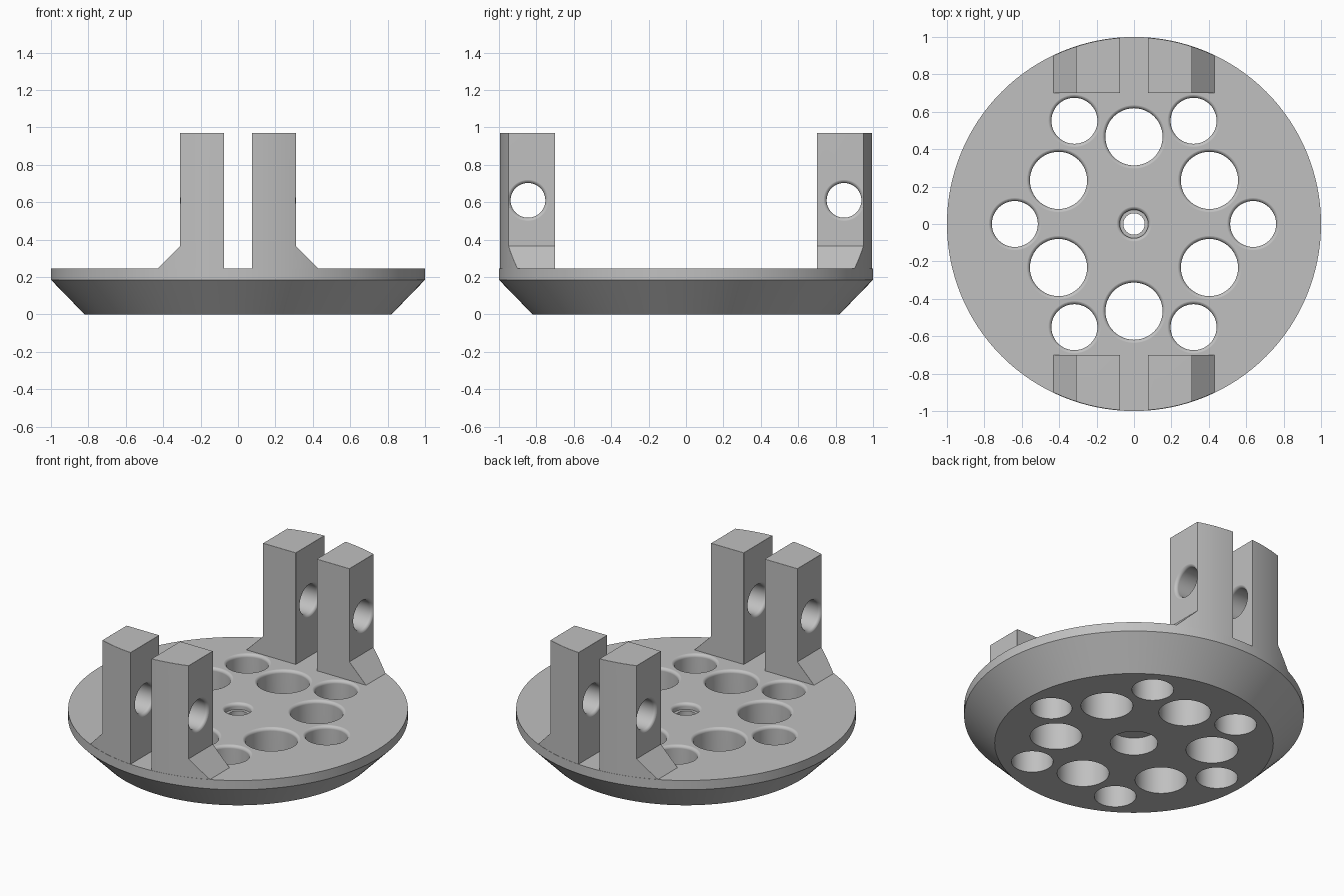
import bpy, bmesh
from math import pi, sin, cos, radians
from mathutils import Matrix, Vector

if "Cube" in bpy.data.objects:
    bpy.data.objects.remove(bpy.data.objects["Cube"], do_unlink=True)

TOP = 0.245      # upper face of the disc
FILLET = 0.02    # rounding used on all soft edges

grey = bpy.data.materials.new("plain grey")
grey.use_nodes = True
grey.diffuse_color = (0.53, 0.53, 0.53, 1)
grey.node_tree.nodes["Principled BSDF"].inputs["Base Color"].default_value = grey.diffuse_color


def lathe(bm, profile, steps, matrix=Matrix()):
    """Revolve (radius, height) points around z into a capped solid."""
    rings = []
    for r, z in profile:
        rings.append([bm.verts.new(matrix @ Vector((r * cos(2 * pi * i / steps),
                                                    r * sin(2 * pi * i / steps), z)))
                      for i in range(steps)])
    for a, b in zip(rings, rings[1:]):
        for i in range(steps):
            j = (i + 1) % steps
            bm.faces.new((a[i], a[j], b[j], b[i]))
    bm.faces.new(rings[0][::-1])
    bm.faces.new(rings[-1])


def flare(radius, z, up=1):
    """Profile points that round a hole's rim outwards at height z."""
    pts = []
    for i in range(6):
        a = i * pi / 10
        pts.append((radius + FILLET * (1 - cos(a)), z - up * FILLET * (1 - sin(a))))
    return pts + [(radius + FILLET, z + up * 0.05)]


def finish(bm, name):
    bmesh.ops.recalc_face_normals(bm, faces=bm.faces)
    mesh = bpy.data.meshes.new(name)
    bm.to_mesh(mesh)
    bm.free()
    mesh.materials.append(grey)
    obj = bpy.data.objects.new(name, mesh)
    bpy.context.collection.objects.link(obj)
    return obj


def apply(obj, kind, **settings):
    mod = obj.modifiers.new(kind.title(), kind)
    for key, value in settings.items():
        setattr(mod, key, value)
    bpy.ops.object.select_all(action="DESELECT")
    bpy.context.view_layer.objects.active = obj
    obj.select_set(True)
    bpy.ops.object.modifier_apply(modifier=mod.name)


def boolean(obj, cutter, operation):
    cutter.hide_render = True
    apply(obj, "BOOLEAN", object=cutter, operation=operation, solver="EXACT")
    bpy.data.objects.remove(cutter, do_unlink=True)


def smooth(obj):
    bpy.ops.object.select_all(action="DESELECT")
    bpy.context.view_layer.objects.active = obj
    obj.select_set(True)
    bpy.ops.object.shade_smooth_by_angle(angle=radians(30))
    apply(obj, "WEIGHTED_NORMAL", keep_sharp=True)


# Disc with tapered underside
bm = bmesh.new()
lathe(bm, [(0.82, 0), (1, 0.185), (1, TOP)], 128)
disc = finish(bm, "base_disc")

# Two rings of six holes, and the stepped centre hole
bm = bmesh.new()
lip = TOP + 0.0004
for distance, radius, start in ((0.466, 0.153, 30), (0.637, 0.123, 0)):
    for k in range(6):
        a = radians(start + 60 * k)
        place = Matrix.Translation((distance * cos(a), distance * sin(a), 0))
        lathe(bm, [(radius, -0.05)] + flare(radius, lip), 48, place)
lathe(bm, [(0.14, -0.05), (0.14, 0.115), (0.057, 0.115), (0.057, 0.205),
           (0.076, 0.205)] + flare(0.076, lip), 48)
boolean(disc, finish(bm, "hole_cutter"), "DIFFERENCE")
smooth(disc)

# Upright with a sloped foot, trimmed to the disc's rim
bm = bmesh.new()
outline = [(0.075, 0.2), (0.475, 0.2), (0.31, 0.365), (0.31, 0.97), (0.075, 0.97)]
face = bm.faces.new([bm.verts.new((x, 0.7, z)) for x, z in outline])
made = bmesh.ops.extrude_face_region(bm, geom=[face])
bmesh.ops.translate(bm, vec=(0, 0.5, 0),
                    verts=[v for v in made["geom"] if isinstance(v, bmesh.types.BMVert)])
uprights = finish(bm, "uprights")
bm = bmesh.new()
lathe(bm, [(0.9985, -0.1), (0.9985, 1.2)], 128)
boolean(uprights, finish(bm, "rim_trimmer"), "INTERSECT")
apply(uprights, "BEVEL", width=FILLET, segments=4, limit_method="ANGLE",
      angle_limit=radians(50))

# Cross hole with rounded rims on both sides
bm = bmesh.new()
place = Matrix.Translation((0, 0.845, 0.61)) @ Matrix.Rotation(pi / 2, 4, "Y")
lathe(bm, flare(0.093, 0.0746, -1)[::-1] + flare(0.093, 0.3104), 48, place)
boolean(uprights, finish(bm, "cross_hole_cutter"), "DIFFERENCE")

# Repeat the upright on all four corners
apply(uprights, "MIRROR", use_axis=(True, True, False), use_mirror_merge=False)
smooth(uprights)
